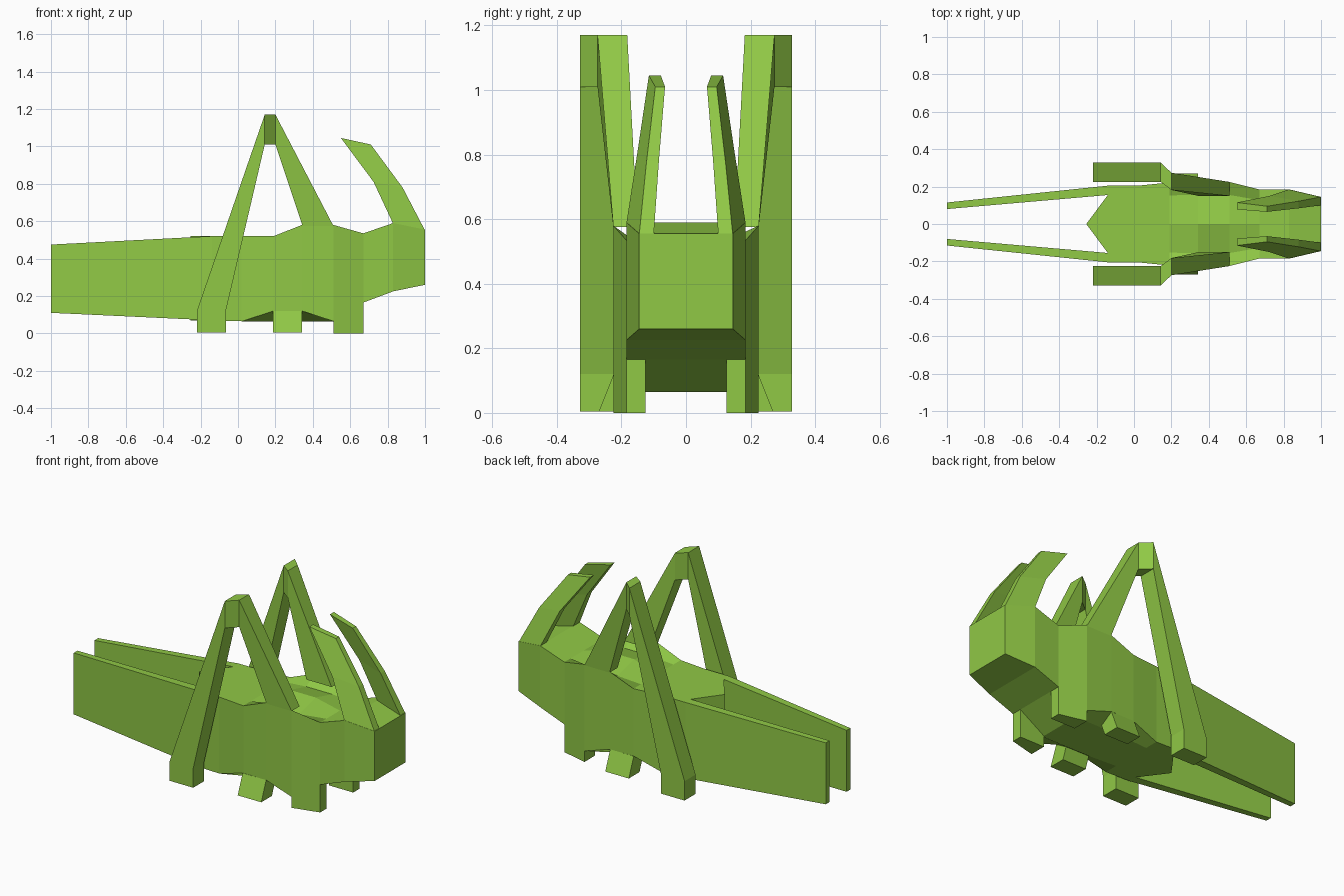
import bpy, bmesh

if "Cube" in bpy.data.objects:
    bpy.data.objects.remove(bpy.data.objects["Cube"])

green = bpy.data.materials.new("leaf_green")
green.diffuse_color = (0.28, 0.58, 0.06, 1)
green.use_nodes = True
green.node_tree.nodes["Principled BSDF"].inputs["Base Color"].default_value = green.diffuse_color


def loft(name, rings, mirror=True):
    """Skin a list of equal-length point rings, cap both ends, mirror across y."""
    bm = bmesh.new()
    loops = [[bm.verts.new(p) for p in ring] for ring in rings]
    for a, b in zip(loops, loops[1:]):
        for i in range(len(a)):
            j = (i + 1) % len(a)
            bm.faces.new((a[i], a[j], b[j], b[i]))
    bm.faces.new(loops[0])
    bm.faces.new(loops[-1])
    bmesh.ops.remove_doubles(bm, verts=bm.verts, dist=0.0005)
    bmesh.ops.recalc_face_normals(bm, faces=bm.faces)
    mesh = bpy.data.meshes.new(name)
    bm.to_mesh(mesh)
    bm.free()
    mesh.materials.append(green)
    obj = bpy.data.objects.new(name, mesh)
    bpy.context.collection.objects.link(obj)
    if mirror:
        mod = obj.modifiers.new("Mirror", 'MIRROR')
        mod.use_axis = (False, True, False)
        mod.use_mirror_merge = False
    return obj


def bar_ring(a, b, ya, yb):
    """Cross-section of a strut: xz points a and b, each with an (inner, outer) y pair."""
    return [(a[0], ya[0], a[1]), (a[0], ya[1], a[1]),
            (b[0], yb[1], b[1]), (b[0], yb[0], b[1])]


def rect_ring(x0, x1, z, y0, y1):
    """Horizontal foot section; y0 and y1 are (inner, outer) at x0 and x1."""
    return [(x0, y0[0], z), (x0, y0[1], z), (x1, y1[1], z), (x1, y1[0], z)]


def body_ring(x, w, top, back, ridge, side, belly):
    half = [(w, side), (w, top), (w * 0.69, back)]
    right = [(x, y, z) for y, z in half]
    left = [(x, -y, z) for y, z in reversed(half)]
    inner = w * 0.6
    return right + [(x, 0, ridge)] + left + [(x, -inner, belly), (x, inner, belly)]


# Body and head: x, half width, side top, inner back, ridge, side bottom, belly
sections = [
    (-0.255, 0.000, 0.52, 0.52, 0.52, 0.07, 0.07),
    (-0.14, 0.155, 0.52, 0.52, 0.52, 0.07, 0.07),
    (-0.139, 0.205, 0.52, 0.52, 0.52, 0.07, 0.07),
    (0.02, 0.205, 0.52, 0.52, 0.52, 0.065, 0.065),
    (0.19, 0.222, 0.52, 0.52, 0.52, 0.12, 0.065),
    (0.342, 0.225, 0.58, 0.53, 0.57, 0.12, 0.065),
    (0.51, 0.225, 0.58, 0.53, 0.57, 0.065, 0.065),
    (0.67, 0.185, 0.535, 0.535, 0.535, 0.165, 0.165),
    (0.83, 0.185, 0.59, 0.59, 0.59, 0.225, 0.225),
    (1.0, 0.145, 0.555, 0.555, 0.555, 0.26, 0.26),
]
loft("body", [body_ring(*s) for s in sections], mirror=False)

# Folded wings trailing behind the body
loft("wing", [
    bar_ring((-0.139, 0.07), (-0.139, 0.52), (0.155, 0.205), (0.155, 0.205)),
    bar_ring((-1.0, 0.11), (-1.0, 0.475), (0.08, 0.115), (0.08, 0.115)),
])

# Jumping legs: foot, shin, knee, thigh
shin, knee, hip = (0.225, 0.328), (0.182, 0.274), (0.15, 0.225)
loft("hind_leg", [
    bar_ring((-0.22, 0.005), (-0.065, 0.005), shin, shin),
    bar_ring((-0.22, 0.12), (-0.065, 0.12), shin, shin),
    bar_ring((0.143, 1.17), (0.143, 1.01), shin, shin),
    bar_ring((0.2, 1.17), (0.2, 1.01), knee, knee),
    bar_ring((0.51, 0.575), (0.345, 0.575), hip, hip),
])

# Splayed middle legs
loft("middle_leg", [
    rect_ring(0.187, 0.342, 0.005, (0.17, 0.27), (0.17, 0.27)),
    rect_ring(0.187, 0.342, 0.12, (0.125, 0.224), (0.125, 0.224)),
])

# Front legs, flush with the tapering side
loft("front_leg", [
    rect_ring(0.51, 0.67, z, (0.125, 0.225), (0.125, 0.185)) for z in (0.0, 0.2)
])

# Antennae sweeping back from the head
loft("antenna", [
    bar_ring((0.83, 0.585), (1.0, 0.55), (0.125, 0.185), (0.1, 0.145)),
    bar_ring((0.725, 0.81), (0.88, 0.78), (0.105, 0.15), (0.084, 0.122)),
    bar_ring((0.55, 1.045), (0.71, 1.01), (0.078, 0.115), (0.065, 0.095)),
])
